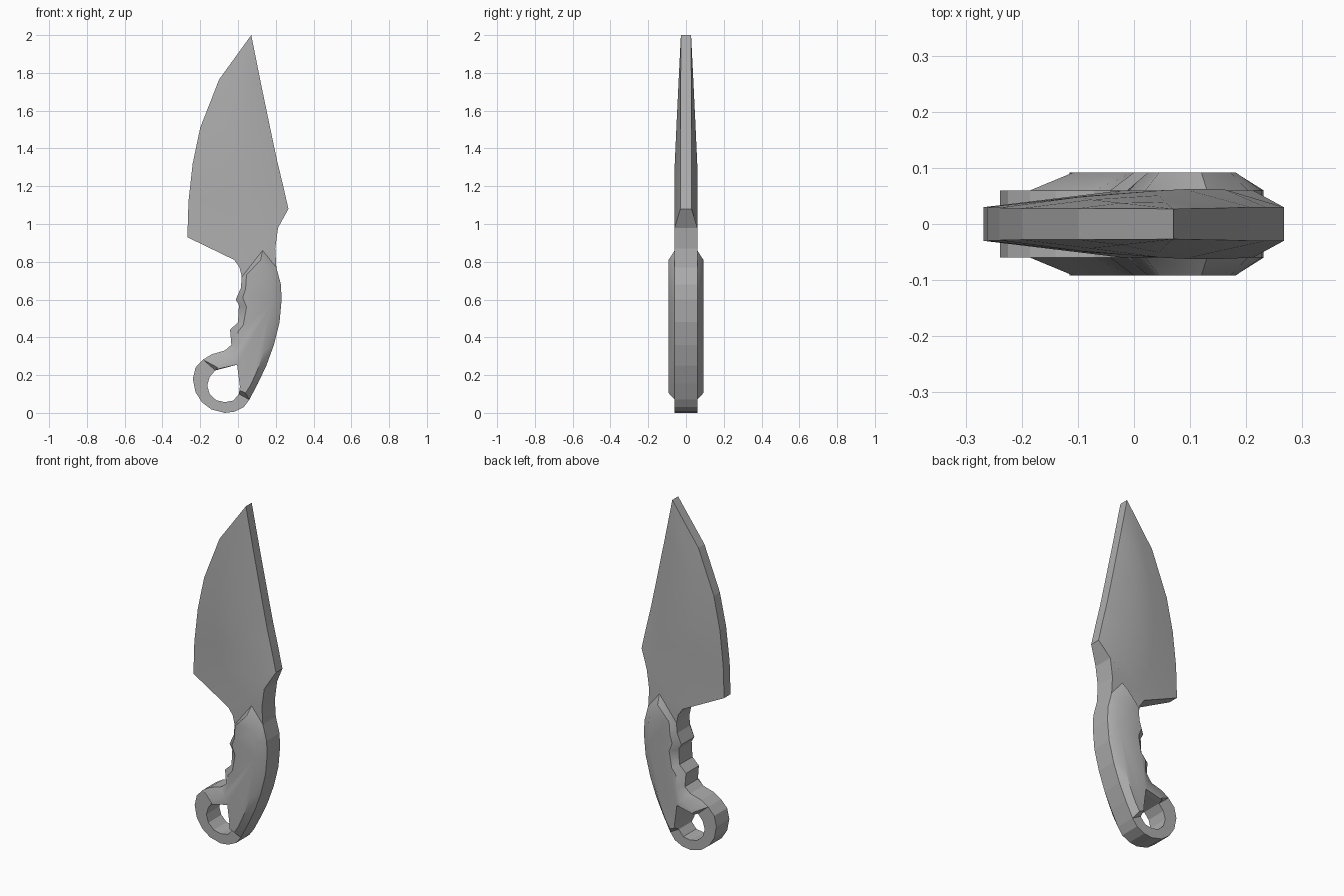
import bpy, bmesh, math

if "Cube" in bpy.data.objects:
    bpy.data.objects.remove(bpy.data.objects["Cube"])

T = 0.06  # half thickness of the tang
steel = bpy.data.materials.new("dark_grey")
steel.diffuse_color = (.42, .42, .42, 1)
steel.use_nodes = True
steel.node_tree.nodes["Principled BSDF"].inputs["Base Color"].default_value = steel.diffuse_color


def finish(name, bm, angle):
    bmesh.ops.recalc_face_normals(bm, faces=bm.faces)
    me = bpy.data.meshes.new(name)
    bm.to_mesh(me)
    bm.free()
    me.materials.append(steel)
    ob = bpy.data.objects.new(name, me)
    bpy.context.collection.objects.link(ob)
    bpy.ops.object.select_all(action='DESELECT')
    ob.select_set(True)
    bpy.context.view_layer.objects.active = ob
    bpy.ops.object.shade_smooth_by_angle(angle=math.radians(angle))
    for p in me.polygons:  # narrow side walls stay faceted
        if abs(p.normal.y) < .3:
            p.use_smooth = False


# Grip scale: outer point and matching chamfered inner point
grip = [
    ((.13, .86), (.12, .81)), ((.203, .77), (.172, .74)),
    ((.227, .68), (.181, .66)), ((.231, .6), (.18, .58)),
    ((.22, .48), (.168, .46)), ((.19, .36), (.14, .33)),
    ((.15, .25), (.10, .22)), ((.105, .155), (.068, .15)),
    ((.06, .07), (.04, .105)), ((.005, .1), (.008, .12)),
    ((.01, .14), (.01, .14)), ((-.005, .255), (-.005, .255)),
    ((-.12, .225), (-.115, .23)), ((-.185, .282), (-.108, .24)),
    ((-.14, .31), (-.09, .258)), ((-.07, .33), (-.03, .29)),
    ((-.035, .36), (-.002, .36)), ((-.042, .44), (.0, .43)),
    ((.0, .48), (.028, .465)), ((.005, .57), (.045, .56)),
    ((-.012, .6), (.025, .61)), ((.015, .66), (.04, .655)),
    ((.02, .72), (.045, .73)),
]
for name, s in (("front_grip_scale", -1), ("back_grip_scale", 1)):
    bm = bmesh.new()
    base = [bm.verts.new((o[0], s * T, o[1])) for o, i in grip]
    top = [bm.verts.new((i[0], s * .092, i[1])) for o, i in grip]
    bm.faces.new(top)
    for k in range(len(grip)):
        n = (k + 1) % len(grip)
        bm.faces.new((base[k], base[n], top[n], top[k]))
    finish(name, bm, 40)

# Tang: grip outline continued around the finger ring, with a ring hole
ring = [(.03, .03), (-.02, .006), (-.07, 0), (-.14, .018), (-.19, .055),
        (-.225, .11), (-.239, .18), (-.225, .24)]
outline = ([(.212, .98), (.197, .87)] + [o for o, i in grip[1:9]] + ring
           + [o for o, i in grip[13:]]
           + [(.008, .77), (-.02, .81), (.04, .855), (.10, .90)])
hole = [(.01, .14), (-.005, .255), (-.12, .225), (-.15, .19), (-.163, .145),
        (-.15, .1), (-.115, .067), (-.07, .057), (-.025, .065), (.005, .1)]
bm = bmesh.new()
edges = []
for pts in (outline, hole):
    vs = [bm.verts.new((x, -T, z)) for x, z in pts]
    edges += [bm.edges.new((vs[i - 1], vs[i])) for i in range(len(vs))]
bmesh.ops.triangle_fill(bm, edges=edges, use_beauty=True, normal=(0, -1, 0))
ext = bmesh.ops.extrude_face_region(bm, geom=bm.faces[:], use_keep_orig=True)
moved = [g for g in ext["geom"] if isinstance(g, bmesh.types.BMVert)]
bmesh.ops.translate(bm, verts=moved, vec=(0, 2 * T, 0))

# Blade: rows of (x, z, half thickness) for cutting edge, ridge and spine
rows = [
    ((.07, 2.0, .027), (.07, 2.0, .027), (.07, 2.0, .027)),
    ((-.10, 1.765, .028), (.055, 1.76, .039), (.118, 1.76, .028)),
    ((-.20, 1.51, .028), (.045, 1.51, .051), (.17, 1.51, .029)),
    ((-.24, 1.32, .029), (.05, 1.31, .06), (.208, 1.33, .03)),
    ((-.262, 1.12, .03), (.09, 1.18, .062), (.235, 1.22, .03)),
    ((-.268, .93, .03), (.16, 1.06, .062), (.267, 1.08, .03)),
    ((-.02, .81, T), (.10, .90, T), (.212, .98, T)),
]
loops = []
for l, m, r in rows:
    a = [(p + q) / 2 for p, q in zip(l, m)]
    a[2] += .004 if l != m and l[2] < .05 else 0
    front = [bm.verts.new((x, -t, z)) for x, z, t in (l, a, m, r)]
    back = [bm.verts.new((x, t, z)) for x, z, t in (r, m, a, l)]
    loops.append(front + back)
for u, v in zip(loops, loops[1:]):
    for i in range(8):
        j = (i + 1) % 8
        bm.faces.new((u[i], u[j], v[j], v[i]))

# Weld the blade root to the tang and drop the walls inside the joint
root = [v.co.copy() for v in loops[-1]]
bmesh.ops.remove_doubles(bm, verts=bm.verts, dist=1e-4)
inner = [f for f in bm.faces
         if all(min((v.co - c).length for c in root) < 1e-3 for v in f.verts)]
bmesh.ops.delete(bm, geom=inner, context='FACES')
finish("blade_and_tang", bm, 30)
